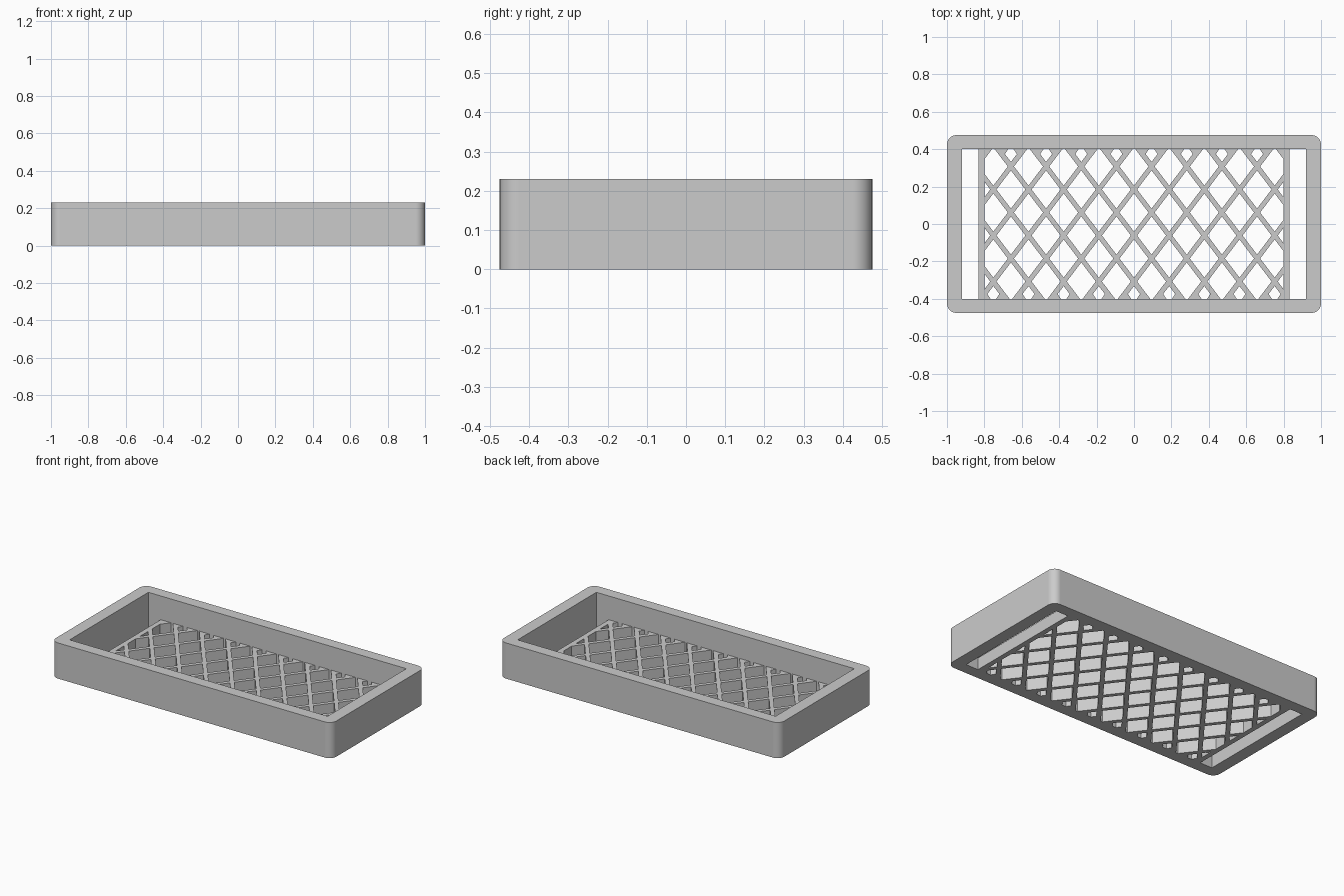
import bpy, bmesh, math
from mathutils import Vector
from mathutils.geometry import delaunay_2d_cdt

cube = bpy.data.objects.get("Cube")
if cube:
    bpy.data.objects.remove(cube, do_unlink=True)

HALF_X, HALF_Y, HEIGHT, RADIUS = 1.0, 0.475, 0.23, 0.05
IN_X, IN_Y = 0.92, 0.401          # opening inside the walls
MESH_X, PLATE_X = 0.80, 0.832     # lattice area and its end bars
FLOOR = 0.077                     # lattice thickness
STEP_X, STEP_Y = 0.094, 0.0615 * 2  # half pitch of the diamonds
HOLE_X, HOLE_Y = 0.0775, 0.102    # half size of one diamond hole

grey = bpy.data.materials.new("plain grey")
grey.use_nodes = True
grey.diffuse_color = (0.6, 0.6, 0.6, 1)
grey.node_tree.nodes["Principled BSDF"].inputs["Base Color"].default_value = (0.6, 0.6, 0.6, 1)


def rectangle(hx, hy):
    return [(-hx, -hy), (hx, -hy), (hx, hy), (-hx, hy)]


def rounded_rectangle(hx, hy, r, steps=10):
    points = []
    for corner, (sx, sy) in enumerate([(1, 1), (-1, 1), (-1, -1), (1, -1)]):
        for i in range(steps + 1):
            a = math.pi / 2 * (corner + i / steps)
            points.append((sx * (hx - r) + r * math.cos(a), sy * (hy - r) + r * math.sin(a)))
    return points


def clip(poly, axis, sign, limit):
    """Keep the part of a convex outline where sign * coordinate <= limit."""
    kept = []
    for p, q in zip(poly, poly[1:] + poly[:1]):
        dp, dq = sign * p[axis] - limit, sign * q[axis] - limit
        if dp <= 0:
            kept.append(p)
        if dp * dq < 0:
            kept.append(tuple(Vector(p).lerp(Vector(q), dp / (dp - dq))))
    return kept


def inside(point, loop):
    """True if the point lies in a convex outline of either direction."""
    turns = [(Vector(q) - Vector(p)).cross(point - Vector(p)) > 0
             for p, q in zip(loop, loop[1:] + loop[:1])]
    return all(turns) or not any(turns)


def extruded(name, outline, holes, height):
    """Solid from an outer outline and any number of convex holes."""
    points, edges = [], []
    for loop in [outline] + holes:
        start, n = len(points), len(loop)
        points += [Vector(p) for p in loop]
        edges += [(start + i, start + (i + 1) % n) for i in range(n)]
    verts, _, tris, *_ = delaunay_2d_cdt(points, edges, [], 1, 1e-6)
    bm = bmesh.new()
    base = [bm.verts.new((v.x, v.y, 0)) for v in verts]
    flat = []
    for tri in tris:
        centre = sum((verts[i] for i in tri), Vector((0, 0))) / len(tri)
        if not any(inside(centre, hole) for hole in holes):
            flat.append(bm.faces.new([base[i] for i in tri]))
    top = bmesh.ops.extrude_face_region(bm, geom=flat, use_keep_orig=True)
    bmesh.ops.translate(bm, vec=(0, 0, height),
                        verts=[g for g in top["geom"] if isinstance(g, bmesh.types.BMVert)])
    bmesh.ops.recalc_face_normals(bm, faces=bm.faces[:])
    mesh = bpy.data.meshes.new(name)
    bm.to_mesh(mesh)
    bm.free()
    mesh.materials.append(grey)
    obj = bpy.data.objects.new(name, mesh)
    bpy.context.collection.objects.link(obj)
    return obj


# Outer walls with rounded upright corners
walls = extruded("tray_walls", rounded_rectangle(HALF_X, HALF_Y, RADIUS), [rectangle(IN_X, IN_Y)], HEIGHT)
bpy.ops.object.select_all(action='DESELECT')
walls.select_set(True)
bpy.context.view_layer.objects.active = walls
bpy.ops.object.shade_smooth_by_angle(angle=math.radians(30))
weighted = walls.modifiers.new("flat sides", 'WEIGHTED_NORMAL')
weighted.keep_sharp = True

# Diamond holes, trimmed at the lattice border
holes = []
for col in range(-9, 10):
    side = -1 if col % 2 == 0 else 1
    cx = col * STEP_X
    for row in range(4):
        cy = side * STEP_Y * (3.5 - 2 * row)
        if abs(cy) > IN_Y:
            # Small partial holes along the long walls
            tip = IN_Y - 0.069
            hole = [(cx, side * tip), (cx + 0.032, side * (tip + 0.042)), (cx + 0.014, side * IN_Y),
                    (cx - 0.014, side * IN_Y), (cx - 0.032, side * (tip + 0.042))]
            if abs(cx) > MESH_X:
                continue
        else:
            hole = [(cx + HOLE_X, cy), (cx, cy + HOLE_Y), (cx - HOLE_X, cy), (cx, cy - HOLE_Y)]
        for axis, limit in ((0, MESH_X), (1, IN_Y)):
            for sign in (-1, 1):
                hole = clip(hole, axis, sign, limit)
        if len(hole) > 2:
            holes.append(hole)

# Lattice floor with end bars, leaving an open slot at each end
extruded("lattice_floor", rectangle(PLATE_X, IN_Y + 0.008), holes, FLOOR)
